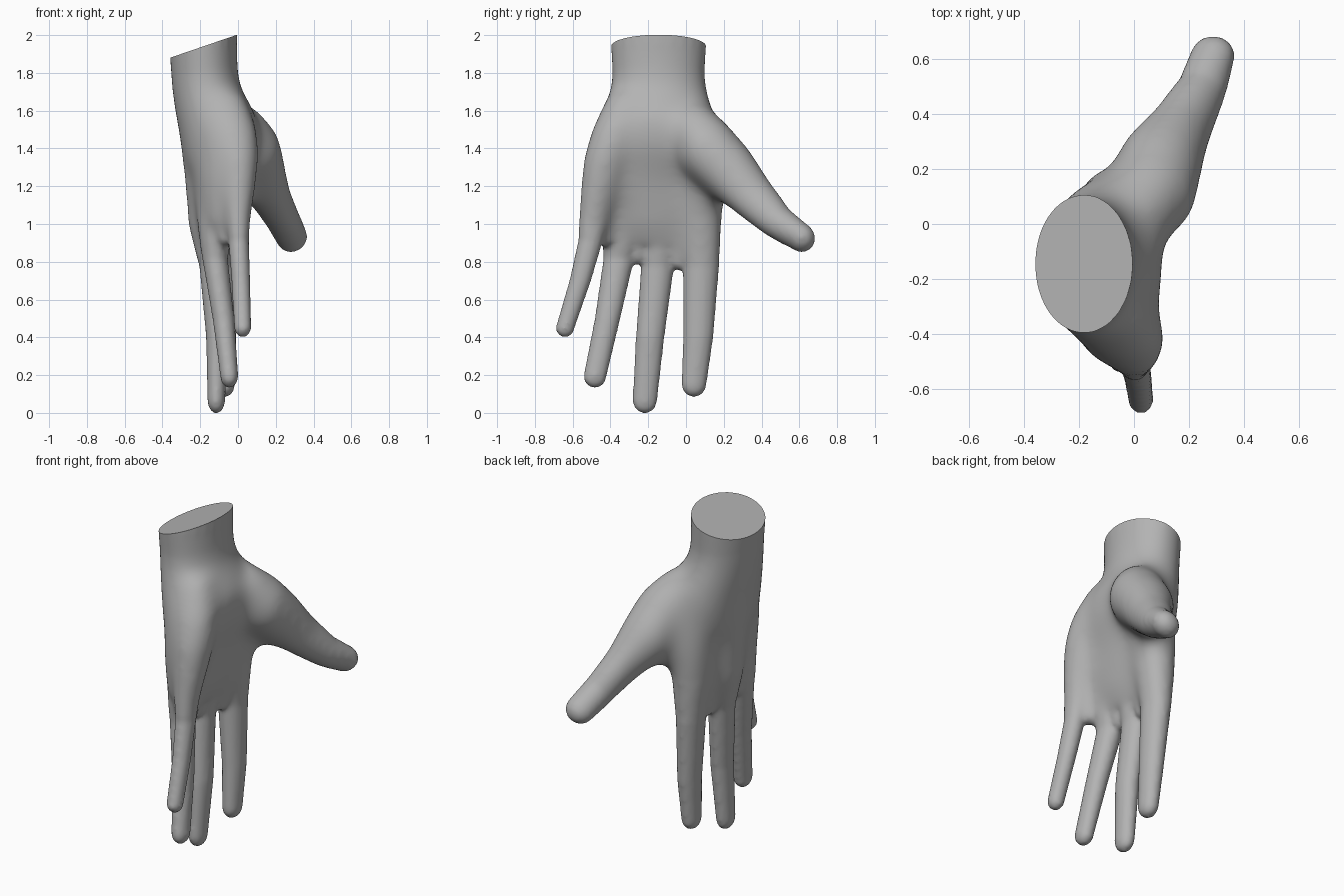
import bpy, bmesh, math
from mathutils import Vector

if "Cube" in bpy.data.objects:
    bpy.data.objects.remove(bpy.data.objects["Cube"])

SIDES = 24
bm = bmesh.new()


def limb(points, direction, round_tip=True):
    """Loft elliptical rings (x, y, z, radius_u, radius_v) set across one direction."""
    d = Vector(direction).normalized()
    v = Vector((0, 1, 0))
    v = (v - d * v.dot(d)).normalized()
    u = d.cross(v)
    rings = [(Vector(p[:3]), p[3], p[4]) for p in points]
    if round_tip:
        c, a, b = rings[-1]
        for deg in (25, 50, 70, 84):
            t = math.radians(deg)
            rings.append((c + d * b * math.sin(t), a * math.cos(t), b * math.cos(t)))
    loops = []
    for c, a, b in rings:
        loops.append([bm.verts.new(c + u * a * math.cos(2 * math.pi * i / SIDES)
                                   + v * b * math.sin(2 * math.pi * i / SIDES))
                      for i in range(SIDES)])
    faces = [bm.faces.new(loops[0]), bm.faces.new(loops[-1][::-1])]
    for l0, l1 in zip(loops, loops[1:]):
        for i in range(SIDES):
            j = (i + 1) % SIDES
            faces.append(bm.faces.new((l0[i], l1[i], l1[j], l0[j])))
    bmesh.ops.recalc_face_normals(bm, faces=faces)


DOWN = (0, 0, -1)

# wrist
limb([(-.185, -.145, 2.15, .18, .253), (-.183, -.145, 1.9, .18, .253),
      (-.175, -.145, 1.75, .182, .253), (-.145, -.145, 1.62, .195, .285),
      (-.13, -.145, 1.45, .178, .31), (-.145, -.15, 1.3, .14, .28)], DOWN, False)

# palm body with its heel
limb([(-.15, -.145, 1.72, .17, .24), (-.09, -.15, 1.56, .197, .32),
      (-.08, -.16, 1.42, .182, .345), (-.105, -.165, 1.22, .143, .345),
      (-.108, -.165, 1.02, .108, .325), (-.11, -.13, .9, .07, .24)], DOWN, False)

# each finger runs on from its bone inside the palm
little = [(-.09, -.31, 1.70, .12, .10), (-.025, -.38, 1.5, .135, .125),
          (.0, -.425, 1.35, .117, .125), (.003, -.457, 1.2, .10, .108),
          (.0, -.487, 1.03, .070, .085), (.003, -.503, .92, .055, .066),
          (.015, -.56, .7, .050, .058), (.025, -.640, .450, .046, .051)]
ring = [(-.11, -.26, 1.6, .17, .14), (-.10, -.28, 1.45, .15, .16),
        (-.10, -.30, 1.2, .135, .15), (-.118, -.325, 1.0, .10, .125),
        (-.122, -.355, .82, .068, .082), (-.077, -.415, .5, .058, .068),
        (-.046, -.482, .193, .048, .062)]
middle = [(-.14, -.12, 1.6, .17, .15), (-.145, -.12, 1.4, .16, .15),
          (-.15, -.13, 1.2, .135, .14), (-.15, -.13, 1.0, .12, .13),
          (-.135, -.15, .78, .07, .088), (-.11, -.19, .4, .059, .076),
          (-.115, -.218, .063, .047, .066)]
index = [(-.11, .0, 1.6, .16, .12), (-.085, .03, 1.4, .14, .155),
         (-.08, .06, 1.2, .13, .148), (-.09, .072, 1.0, .11, .125),
         (-.09, .08, .78, .077, .096), (-.07, .065, .4, .062, .08),
         (-.067, .042, .15, .051, .067)]
for finger in (little, ring, middle, index):
    limb(finger, DOWN)

# webs between the fingers
for x, y, z in ((-.11, -.035, .755), (-.125, -.255, .785), (-.06, -.43, .88)):
    limb([(x, y, z + .36, .095, .08), (x, y, z + .18, .082, .075),
          (x, y, z + .06, .055, .06)], DOWN)

# thumb
limb([(-.04, .0, 1.53, .165, .15), (.065, .11, 1.40, .17, .175),
      (.098, .225, 1.283, .165, .16), (.175, .35, 1.14, .112, .13),
      (.245, .48, 1.01, .090, .095), (.287, .612, .925, .083, .073)],
     (.36, .66, -.62))
# web between thumb and palm
limb([(.0, .09, 1.36, .13, .12), (.01, .14, 1.22, .10, .09),
      (.01, .165, 1.17, .08, .07)], DOWN)

source = bpy.data.meshes.new("rough_hand")
bm.to_mesh(source)
bm.free()
hand = bpy.data.objects.new("hand", source)
bpy.context.collection.objects.link(hand)

# fuse the parts into one skin
fuse = hand.modifiers.new("fuse", 'REMESH')
fuse.mode = 'VOXEL'
fuse.voxel_size = .014
soft = hand.modifiers.new("soften", 'SMOOTH')
soft.factor = .5
soft.iterations = 6
deps = bpy.context.evaluated_depsgraph_get()
skin = bpy.data.meshes.new_from_object(hand.evaluated_get(deps))
hand.modifiers.clear()
hand.data = skin

# blend the palm, easing off toward the fingers and the thumb
bm = bmesh.new()
bm.from_mesh(skin)
STEPS = 80
for k in range(STEPS):
    ease = k / STEPS
    palm = [p for p in bm.verts
            if p.co.z > .78 + .3 * max(0, -p.co.y) + .27 * ease
            and p.co.y < .50 - .25 * ease and p.co.z < 1.95 - .15 * ease]
    bmesh.ops.smooth_vert(bm, verts=palm, factor=.5,
                          use_axis_x=True, use_axis_y=True, use_axis_z=True)

# cut the wrist on a slant
bmesh.ops.bisect_plane(bm, geom=bm.verts[:] + bm.edges[:] + bm.faces[:],
                       plane_co=(-.01, 0, 2.0), plane_no=(-.12, 0, .35),
                       clear_outer=True)
rim = [e for e in bm.edges if e.is_boundary]
bmesh.ops.contextual_create(bm, geom=rim)
bmesh.ops.recalc_face_normals(bm, faces=bm.faces[:])
bm.to_mesh(skin)
bm.free()

# one grey finish
grey = bpy.data.materials.new("grey")
grey.diffuse_color = (.45, .45, .45, 1)
grey.use_nodes = True
grey.node_tree.nodes["Principled BSDF"].inputs["Base Color"].default_value = grey.diffuse_color
skin.materials.clear()
skin.materials.append(grey)
bpy.context.view_layer.objects.active = hand
hand.select_set(True)
bpy.ops.object.shade_smooth_by_angle(angle=math.radians(40))
